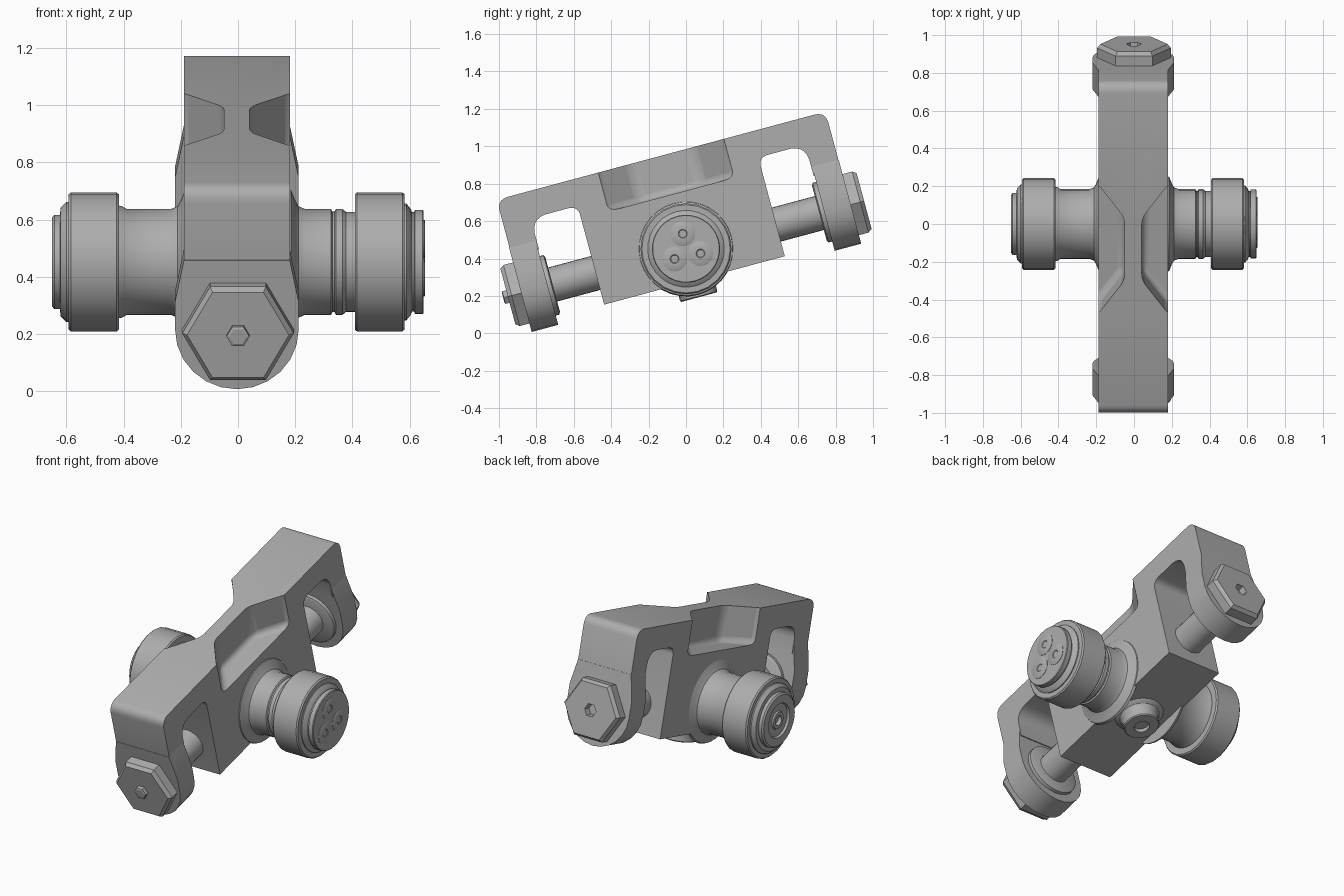
import bpy, bmesh, math
from mathutils import Matrix, Vector

cube = bpy.data.objects.get("Cube")
if cube:
    bpy.data.objects.remove(cube, do_unlink=True)

steel = bpy.data.materials.new("grey steel")
steel.use_nodes = True
GREY = (0.42, 0.42, 0.42, 1)
steel.diffuse_color = GREY
steel.node_tree.nodes["Principled BSDF"].inputs["Base Color"].default_value = GREY

# Everything is built level around the axle centre, then pitched up
PITCH = Matrix.Translation((0, 0, 0.452)) @ Matrix.Rotation(math.radians(15), 4, 'X')
AXIS = {
    "left": Matrix.Rotation(math.pi / 2, 4, 'Y'),
    "right": Matrix.Rotation(-math.pi / 2, 4, 'Y'),
    "front": Matrix.Rotation(math.pi / 2, 4, 'X'),
    "back": Matrix.Rotation(-math.pi / 2, 4, 'X'),
    "down": Matrix.Rotation(math.pi, 4, 'X'),
}


def finish(name, bm, matrix, angle=35):
    bmesh.ops.recalc_face_normals(bm, faces=bm.faces)
    bm.transform(PITCH @ matrix)
    mesh = bpy.data.meshes.new(name)
    bm.to_mesh(mesh)
    bm.free()
    mesh.materials.append(steel)
    obj = bpy.data.objects.new(name, mesh)
    bpy.context.collection.objects.link(obj)
    smooth(obj, angle)
    return obj


def select(obj):
    bpy.ops.object.select_all(action='DESELECT')
    obj.select_set(True)
    bpy.context.view_layer.objects.active = obj


def smooth(obj, angle=35):
    select(obj)
    bpy.ops.object.shade_smooth_by_angle(angle=math.radians(angle))


def lathe(name, profile, axis, segments=24, offset=(0, 0, 0), turn=0, angle=35):
    """Spin (radius, distance) pairs round an axis, closing both ends."""
    bm = bmesh.new()
    rings = []
    for r, t in profile:
        rings.append([bm.verts.new((r * math.cos(a), r * math.sin(a), t)) for a in
                      (turn + math.tau * i / segments for i in range(segments))])
    for a, b in zip(rings, rings[1:]):
        for i in range(segments):
            j = (i + 1) % segments
            bm.faces.new((a[i], a[j], b[j], b[i]))
    bm.faces.new(rings[0][::-1])
    bm.faces.new(rings[-1])
    return finish(name, bm, Matrix.Translation(offset) @ AXIS[axis], angle)


def prism(name, points, place, low, high, angle=35):
    """Extrude a 2D outline; place(a, b, depth) gives the 3D position."""
    bm = bmesh.new()
    face = bm.faces.new([bm.verts.new(place(a, b, low)) for a, b in points])
    new = bmesh.ops.extrude_face_region(bm, geom=[face])["geom"]
    shift = Vector(place(0, 0, high)) - Vector(place(0, 0, low))
    bmesh.ops.translate(bm, vec=shift, verts=[v for v in new if isinstance(v, bmesh.types.BMVert)])
    return finish(name, bm, Matrix.Translation((-0.004, 0, 0)), angle)


def rounded(corners, steps=5):
    """Round each (x, y, radius) corner with a short curve."""
    out = []
    for i, (x, y, r) in enumerate(corners):
        p = Vector((x, y))
        if not r:
            out.append(p)
            continue
        a = p + (Vector(corners[i - 1][:2]) - p).normalized() * r
        b = p + (Vector(corners[(i + 1) % len(corners)][:2]) - p).normalized() * r
        for k in range(steps + 1):
            t = k / steps
            bulge = p * 0.83 + (a + b) * 0.085
            out.append(a * (1 - t) ** 2 + bulge * 2 * t * (1 - t) + b * t ** 2)
    return out


# Main frame: central block with an arm over each end
half = [(0.91, 0.515, 0.055), (0.91, 0.2, 0), (0.76, 0.2, 0),
        (0.76, 0.372, 0.08), (0.5, 0.372, 0.045), (0.5, -0.175, 0)]
outline = half + [(-u, v, r) for u, v, r in reversed(half)]
frame = prism("frame", rounded(outline), lambda u, v, d: (d, u, v), -0.185, 0.185)

# Scooped pockets on both upper flanks
for side in (1, -1):
    scoop = [(0.045, -0.17), (0.045, 0.17), (0.19, 0.36), (0.35, 0.36), (0.35, -0.36), (0.19, -0.36)]
    cutter = prism("pocket_cutter", [(side * x, u) for x, u in scoop],
                   lambda x, u, d: (x, u, d), 0.3, 0.7)
    cutter.hide_render = True
    bevel = cutter.modifiers.new("round", 'BEVEL')
    bevel.width, bevel.segments, bevel.limit_method = 0.035, 4, 'ANGLE'
    select(frame)
    cut = frame.modifiers.new("pocket", 'BOOLEAN')
    cut.object, cut.solver = cutter, 'EXACT'
    bpy.ops.object.modifier_apply(modifier=cut.name)
    bpy.data.objects.remove(cutter, do_unlink=True)
smooth(frame)

# Arm ends, bolts, washers and hexagonal nuts
arc = [(0.216 * math.cos(a), 0.216 * math.sin(a)) for a in
       (-math.pi * i / 12 for i in range(13))]
lug = [(-0.185, 0.25), (0.185, 0.25), (0.216, 0.1)] + arc + [(-0.216, 0.1)]
for end, s in (("front", -1), ("back", 1)):
    prism(end + "_arm_end", lug, lambda x, v, d: (x, d, v), s * 0.765, s * 0.912)
    lathe(end + "_washer", [(0.15, 0.738), (0.165, 0.745), (0.165, 0.77)], end)
    lathe(end + "_bolt_shaft", [(0.094, 0.45), (0.094, 0.78)], end)
    nut = [(0.195, 0.9), (0.195, 0.965), (0.178, 0.986)]
    if s < 0:
        nut += [(0.04, 0.986), (0.04, 1.008), (0.03, 1.012)]
    else:
        nut += [(0.04, 0.986), (0.034, 0.95)]
    lathe(end + "_nut", nut, end, segments=6, angle=20)

# Axle stubs, flared where they meet the block
flare = [(0.255, 0.17), (0.25, 0.186), (0.215, 0.2), (0.195, 0.212), (0.185, 0.235)]
lathe("left_axle", flare + [(0.185, 0.325), (0.176, 0.33), (0.176, 0.337), (0.185, 0.342),
                            (0.185, 0.365), (0.175, 0.378), (0.175, 0.42)], "left", 32)
lathe("right_axle", flare + [(0.185, 0.388), (0.195, 0.405), (0.2, 0.43)], "right", 32)

# Rollers
lathe("left_roller", [(0.18, 0.408), (0.236, 0.408), (0.243, 0.416), (0.243, 0.574),
                      (0.236, 0.582), (0.18, 0.582)], "left")
lathe("right_roller", [(0.19, 0.416), (0.236, 0.416), (0.243, 0.424), (0.243, 0.584),
                       (0.236, 0.592), (0.18, 0.592)], "right")

# End caps
lathe("left_end_cap", [(0.205, 0.575), (0.205, 0.588), (0.185, 0.604), (0.174, 0.608),
                       (0.174, 0.615), (0.182, 0.618), (0.182, 0.645), (0.178, 0.649)], "left", 32)
lathe("right_end_cap", [(0.21, 0.585), (0.21, 0.6), (0.19, 0.62), (0.165, 0.622), (0.165, 0.642),
                        (0.155, 0.65), (0.105, 0.65), (0.1, 0.636), (0.055, 0.636), (0.05, 0.645),
                        (0.03, 0.645), (0.026, 0.625)], "right", 32)

# Three socket screws on the left cap
for i in range(3):
    a = math.radians(102 + 120 * i) - math.radians(15)
    lathe(f"cap_screw_{i + 1}", [(0.066, 0.64), (0.066, 0.651), (0.063, 0.653), (0.024, 0.653),
                                 (0.02, 0.65)], "left", 20,
          offset=(0, 0.082 * math.cos(a), 0.082 * math.sin(a)))

# Plug under the block
lathe("bottom_plug", [(0.15, 0.165), (0.14, 0.176), (0.115, 0.19), (0.103, 0.215), (0.103, 0.262),
                      (0.097, 0.268), (0.045, 0.268), (0.04, 0.25)], "down")
